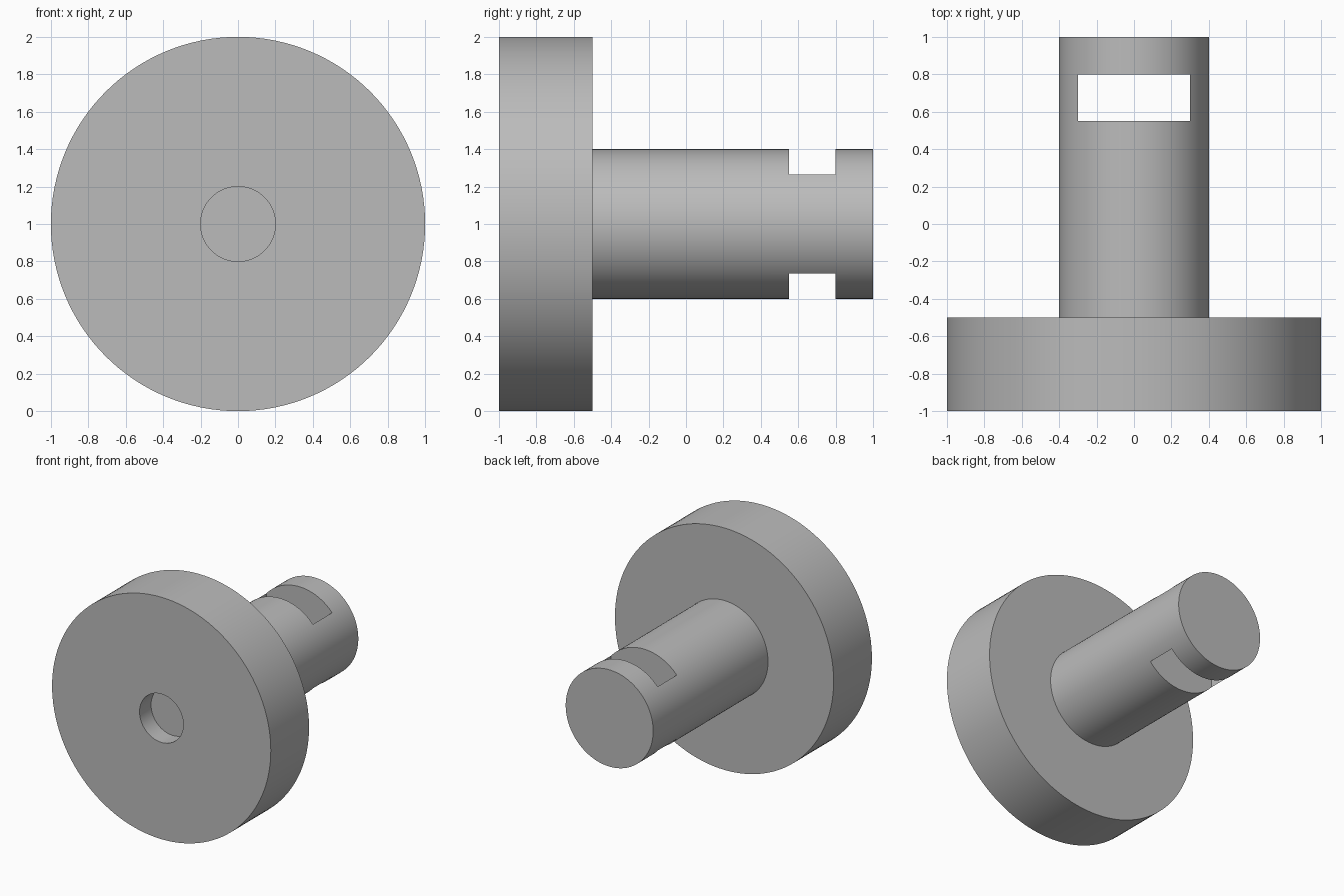
import bpy
import math
from mathutils import Matrix

cube = bpy.data.objects.get("Cube")
if cube:
    bpy.data.objects.remove(cube, do_unlink=True)

# Single plain grey material
grey = bpy.data.materials.new("plain grey")
grey.use_nodes = True
colour = (0.5, 0.5, 0.5, 1)
grey.diffuse_color = colour
grey.node_tree.nodes["Principled BSDF"].inputs["Base Color"].default_value = colour


def cylinder(name, radius, y0, y1, sides=128):
    """Cylinder along y, centred on the shared axis."""
    bpy.ops.mesh.primitive_cylinder_add(vertices=sides, radius=radius, depth=y1 - y0)
    obj = bpy.context.object
    obj.name = name
    obj.data.transform(Matrix.Rotation(math.pi / 2, 4, "X"))
    obj.location = (0, (y0 + y1) / 2, 1)
    obj.data.materials.append(grey)
    return obj


def cut(target, cutter):
    """Subtract the cutter from the target, then discard it."""
    cutter.hide_render = True
    mod = target.modifiers.new("cut", "BOOLEAN")
    mod.operation = "DIFFERENCE"
    mod.solver = "EXACT"
    mod.object = cutter
    bpy.context.view_layer.objects.active = target
    bpy.ops.object.modifier_apply(modifier=mod.name)
    bpy.data.objects.remove(cutter, do_unlink=True)


# Round head with a shallow blind hole in its front
head = cylinder("head_disc", 1, -1, -0.5)
cut(head, cylinder("hole_cutter", 0.2, -1.2, -0.85))

# Shaft with a rectangular slot through it from top to bottom
shaft = cylinder("shaft", 0.4, -0.5, 1)
bpy.ops.mesh.primitive_cube_add(size=1, location=(0, 0.675, 1))
slot = bpy.context.object
slot.name = "slot_cutter"
slot.scale = (0.6, 0.25, 2)
slot.data.materials.append(grey)
bpy.context.view_layer.update()
cut(shaft, slot)

# Join the shaft to the head as one solid
bpy.context.view_layer.update()
union = head.modifiers.new("join", "BOOLEAN")
union.operation = "UNION"
union.solver = "EXACT"
union.object = shaft
bpy.context.view_layer.objects.active = head
bpy.ops.object.modifier_apply(modifier=union.name)
bpy.data.objects.remove(shaft, do_unlink=True)
head.name = "slotted_pin"

# Smooth round walls, sharp rims
bpy.ops.object.select_all(action="DESELECT")
head.select_set(True)
bpy.ops.object.shade_smooth_by_angle(angle=math.radians(30))
